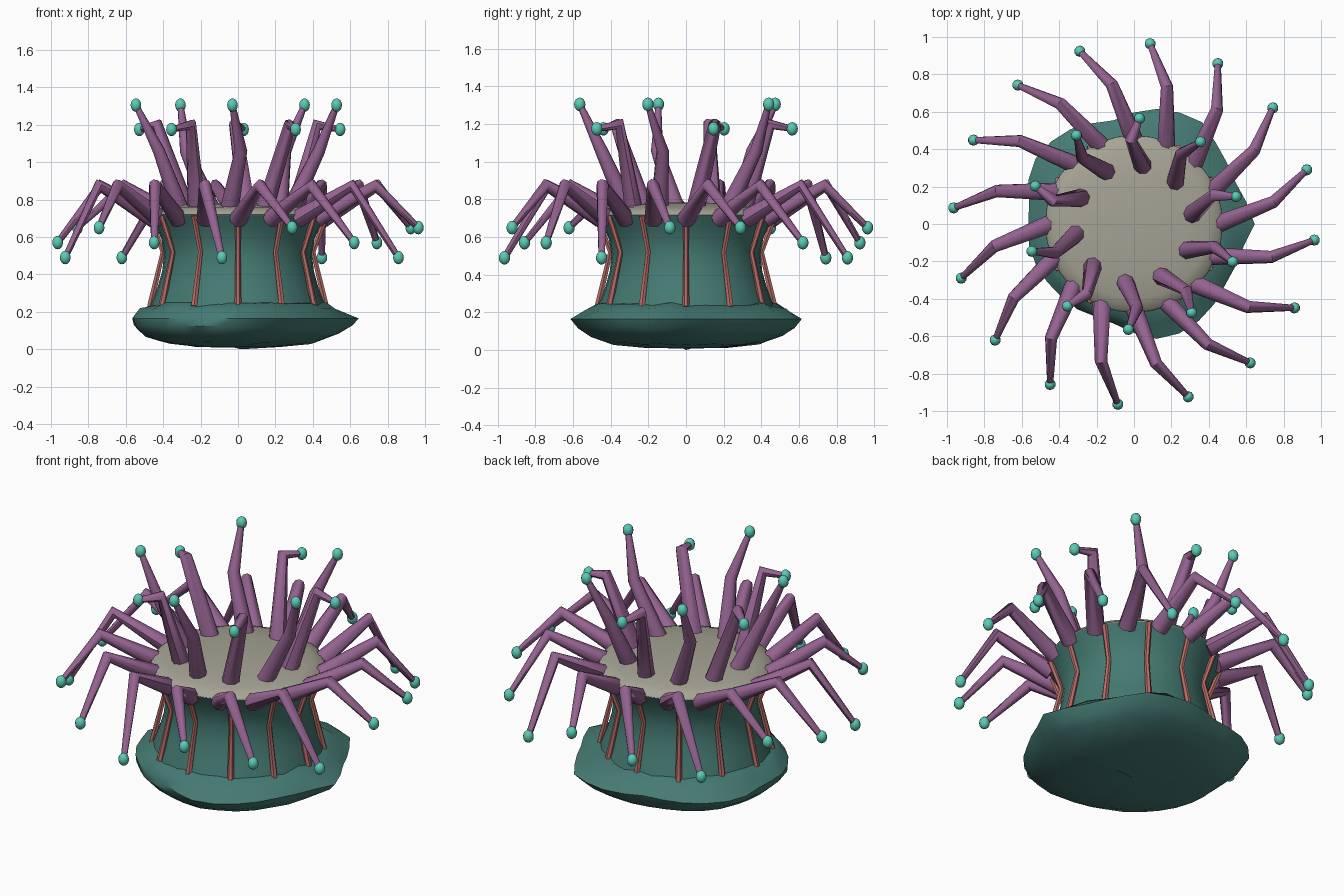
import bpy, bmesh, math, random
from mathutils import Vector, Matrix

if "Cube" in bpy.data.objects:
    bpy.data.objects.remove(bpy.data.objects["Cube"])

random.seed(4)


def material(name, rgb):
    m = bpy.data.materials.new(name)
    m.diffuse_color = (*rgb, 1)
    m.use_nodes = True
    m.node_tree.nodes["Principled BSDF"].inputs["Base Color"].default_value = m.diffuse_color
    return m


TEAL = material("body teal", (0.06, 0.195, 0.172))
PURPLE = material("tentacle purple", (0.30, 0.125, 0.28))
MINT = material("tip mint", (0.10, 0.60, 0.46))
SALMON = material("stripe salmon", (0.48, 0.15, 0.135))
SAND = material("disc grey beige", (0.38, 0.37, 0.30))


def polar(r, deg, z):
    a = math.radians(deg)
    return Vector((r * math.cos(a), r * math.sin(a), z))


def finish(name, bm, mat, angle=40):
    bmesh.ops.recalc_face_normals(bm, faces=bm.faces)
    me = bpy.data.meshes.new(name)
    bm.to_mesh(me)
    bm.free()
    me.materials.append(mat)
    ob = bpy.data.objects.new(name, me)
    bpy.context.collection.objects.link(ob)
    bpy.ops.object.select_all(action='DESELECT')
    ob.select_set(True)
    bpy.context.view_layer.objects.active = ob
    bpy.ops.object.shade_smooth_by_angle(angle=math.radians(angle))
    return ob


def skin(bm, rings):
    """Join rings of points into a closed, capped shell."""
    vs = [[bm.verts.new(p) for p in ring] for ring in rings]
    n = len(vs[0])
    for a, b in zip(vs, vs[1:]):
        for i in range(n):
            j = (i + 1) % n
            bm.faces.new((a[i], a[j], b[j], b[i]))
    bm.faces.new(vs[0][::-1])
    bm.faces.new(vs[-1])


def tube(bm, pts, radii, sides=8):
    """Tapered tube along a bent path."""
    side = (pts[1] - pts[0]).cross(pts[2] - pts[1])
    if side.length < 1e-4:
        side = Vector((0, 0, 1)).cross(pts[0])
    rings = []
    for i, (p, r) in enumerate(zip(pts, radii)):
        t = Vector((0, 0, 0))
        if i > 0:
            t += (p - pts[i - 1]).normalized()
        if i < len(pts) - 1:
            t += (pts[i + 1] - p).normalized()
        t.normalize()
        u = (side - t * side.dot(t)).normalized()
        v = t.cross(u)
        rings.append([p + r * (u * math.cos(2 * math.pi * k / sides)
                               + v * math.sin(2 * math.pi * k / sides))
                      for k in range(sides)])
    skin(bm, rings)


def lathe(profile, n=32):
    bm = bmesh.new()
    skin(bm, [[polar(r, 360 * k / n, z) for k in range(n)] for r, z in profile])
    return bm


# Lumpy foot: outline given by angle and radius, stacked in scaled rings
outline = [(0, .645), (20, .585), (40, .60), (56, .655), (76, .635), (103, .56),
           (128, .62), (151, .635), (172, .56), (194, .575), (224, .55), (256, .53),
           (285, .64), (307, .62), (330, .58), (350, .60), (360, .645)]


def foot_radius(deg):
    for (a, ra), (b, rb) in zip(outline, outline[1:]):
        if a <= deg <= b:
            return ra + (rb - ra) * (deg - a) / (b - a)


bm = bmesh.new()
rings = []
for s, z in [(.03, .008), (.4, .012), (.72, .035), (.9, .075), (.98, .12),
             (1, .165), (.92, .21), (.82, .242), (.6, .255)]:
    ring = []
    for k in range(32):
        d = 360 * k / 32
        r = .56 + (foot_radius(d) - .56) * max(0, 1 - abs(z - .165) / .13)
        jit = random.uniform(-.012, .012) if .5 < s < 1 else 0
        ring.append(polar(r * s + jit, d, max(0, z + jit * .8)))
    rings.append(ring)
rings[0][0].z = 0
skin(bm, rings)
finish("foot", bm, TEAL)

# Waisted column
finish("column", lathe([(.48, .18), (.465, .24), (.43, .33), (.405, .42), (.395, .51),
                        (.41, .59), (.44, .66), (.475, .72)]), TEAL)

# Shallow domed mouth disc
finish("oral_disc", lathe([(.45, .69), (.475, .718), (.46, .738), (.40, .757),
                           (.28, .774), (.14, .782), (.02, .785)]), SAND)

# Twelve thin stripes down the column
bm = bmesh.new()
for k in range(12):
    tube(bm, [polar(.472, 30 * k, .715), polar(.402, 30 * k, .52), polar(.47, 30 * k, .23)],
         [.016, .014, .018], 6)
finish("column_stripes", bm, SALMON)

# Tentacles: outer ring droops, inner ring stands up
paths = []
for i in range(16):
    a = 22.5 * i
    paths.append(("outer", [polar(.45, a, .695), polar(.755, a + 9, .875),
                            polar(.968, a + 17.4, .65 - .08 * (i % 3))],
                  [.05, .034, .017]))
for k in range(10):
    a = 36 * k
    knee, tip = (1.06, 1.305) if k % 2 else (1.2, 1.175)
    paths.append(("inner", [polar(.31, a + 9, .74), polar(.45, a + 20, knee),
                            polar(.565, a + 15, tip)], [.05, .034, .016]))

for group in ("outer", "inner"):
    bm, tips = bmesh.new(), bmesh.new()
    for g, pts, radii in paths:
        if g == group:
            tube(bm, pts, radii)
            bmesh.ops.create_uvsphere(
                tips, u_segments=10, v_segments=8, radius=.03,
                matrix=Matrix.Translation(pts[-1]) @ Matrix.Diagonal((1, 1, 1.2, 1)))
    finish(group + "_tentacles", bm, PURPLE, 50)
    finish(group + "_tentacle_tips", tips, MINT, 50)
